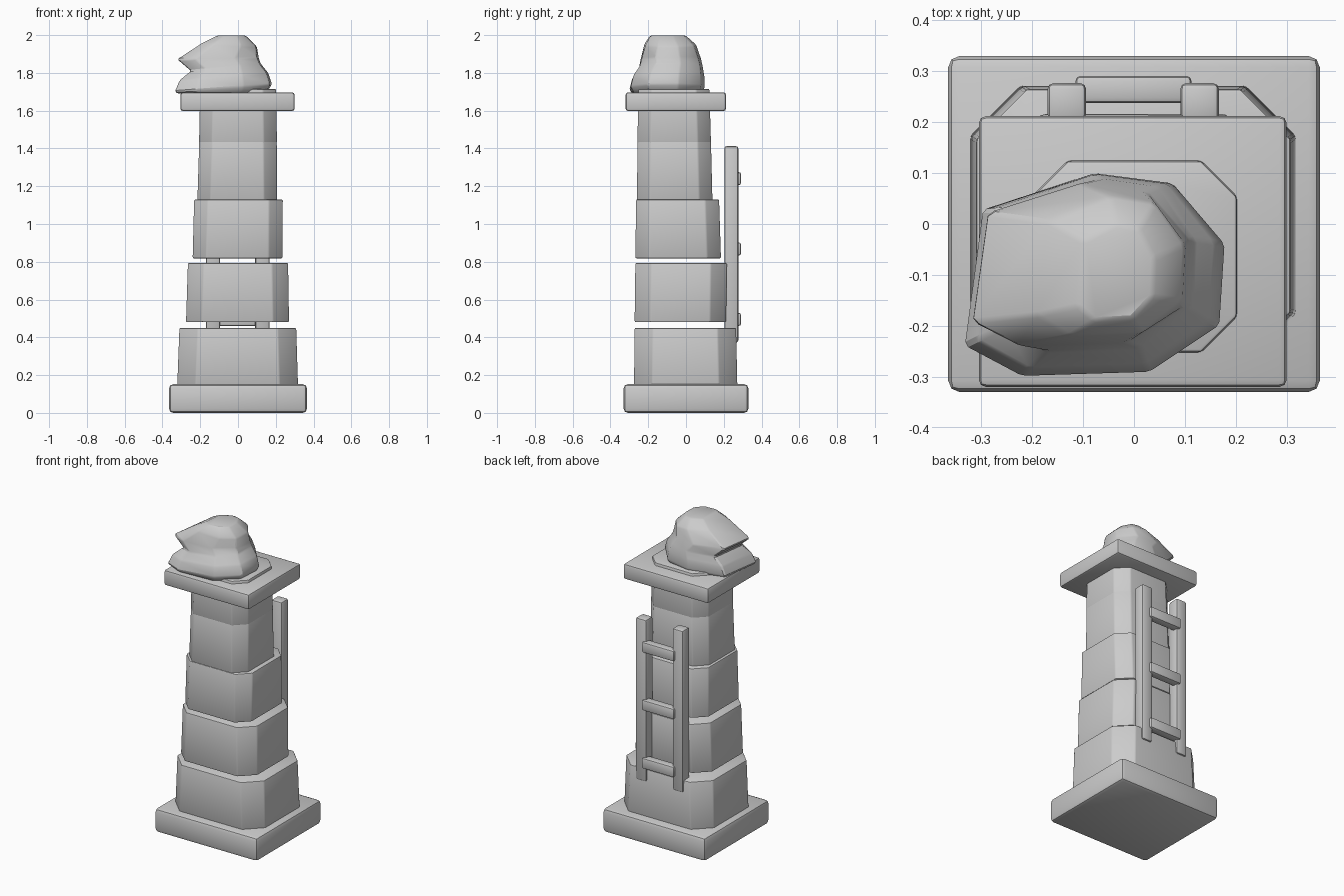
import bpy, bmesh, math

if "Cube" in bpy.data.objects:
    bpy.data.objects.remove(bpy.data.objects["Cube"])


def finish(name, rings, bevel, min_angle=20, segments=2):
    """Loft matching rings into a closed solid, soften its edges, link it."""
    bm = bmesh.new()
    loops = [[bm.verts.new(p) for p in ring] for ring in rings]
    n = len(loops[0])
    for a, b in zip(loops, loops[1:]):
        for i in range(n):
            j = (i + 1) % n
            bm.faces.new((a[i], a[j], b[j], b[i]))
    bm.faces.new(loops[0])
    bm.faces.new(loops[-1])
    bmesh.ops.recalc_face_normals(bm, faces=bm.faces)
    edges = [e for e in bm.edges if e.calc_face_angle(0) > math.radians(min_angle)]
    bmesh.ops.bevel(bm, geom=edges, offset=bevel, segments=segments,
                    profile=0.5, affect='EDGES', clamp_overlap=True)
    mesh = bpy.data.meshes.new(name)
    bm.to_mesh(mesh)
    bm.free()
    ob = bpy.data.objects.new(name, mesh)
    bpy.context.collection.objects.link(ob)
    bpy.ops.object.select_all(action='DESELECT')
    ob.select_set(True)
    bpy.context.view_layer.objects.active = ob
    bpy.ops.object.shade_smooth_by_angle(angle=math.radians(25))
    return ob


def block(name, x0, x1, y0, y1, z0, z1, bevel):
    ring = [(x0, y0), (x1, y0), (x1, y1), (x0, y1)]
    return finish(name, [[(x, y, z) for x, y in ring] for z in (z0, z1)], bevel)


def octagon(x0, x1, y0, y1, z, c):
    """Rectangle with cut corners at height z."""
    pts = [(x0 + c, y0), (x1 - c, y0), (x1, y0 + c), (x1, y1 - c),
           (x1 - c, y1), (x0 + c, y1), (x0, y1 - c), (x0, y0 + c)]
    return [(x, y, z) for x, y in pts]


# Square foot and cap
block("base_slab", -0.365, 0.365, -0.33, 0.33, 0, 0.152, 0.022)
block("cap_slab", -0.305, 0.30, -0.32, 0.212, 1.598, 1.697, 0.014)

# Tapering octagonal stones: bottom extents, top extents, corner cut
stones = [
    ((-0.322, 0.318, -0.275, 0.272, 0.13), (-0.31, 0.308, -0.272, 0.265, 0.45), 0.098),
    ((-0.275, 0.27, -0.272, 0.212, 0.48), (-0.265, 0.265, -0.268, 0.216, 0.794), 0.085),
    ((-0.24, 0.235, -0.268, 0.185, 0.818), (-0.232, 0.237, -0.264, 0.175, 1.13), 0.073),
    ((-0.215, 0.207, -0.26, 0.14, 1.12), (-0.205, 0.205, -0.256, 0.132, 1.44), 0.07),
    ((-0.206, 0.206, -0.257, 0.132, 1.43), (-0.2, 0.202, -0.252, 0.124, 1.715), 0.07),
]
for i, (low, high, cut) in enumerate(stones, 1):
    finish(f"pillar_stone_{i}", [octagon(*low, cut), octagon(*high, cut)], 0.007)

# Ladder on the back
for side, x in (("left", -0.17), ("right", 0.091)):
    block(f"ladder_rail_{side}", x, x + 0.076, 0.203, 0.277, 0.372, 1.412, 0.012)
for i, z in enumerate((0.495, 0.868, 1.24), 1):
    block(f"ladder_rung_{i}", -0.115, 0.113, 0.238, 0.291, z - 0.034, z + 0.034, 0.01)

# Boulder: one faceted outline fitted to stacked boxes (x0, x1, y0, y1, z left, z right)
outline = [(0, .15), (.07, .82), (.5, 1), (.8, .95), (1, .65), (.98, .25), (.71, .02), (.22, 0)]
layers = [
    (-0.32, 0.15, -0.28, 0.08, 1.69, 1.69),
    (-0.335, 0.18, -0.30, 0.10, 1.70, 1.74),
    (-0.31, 0.16, -0.285, 0.098, 1.76, 1.80),
    (-0.25, 0.12, -0.25, 0.09, 1.81, 1.85),
    (-0.322, 0.11, -0.24, 0.08, 1.872, 1.88),
    (-0.19, 0.10, -0.22, 0.055, 1.958, 1.94),
    (-0.11, 0.04, -0.19, 0.0, 1.998, 1.998),
]
rings = [[(x0 + u * (x1 - x0), y0 + v * (y1 - y0), zl + u * (zr - zl)) for u, v in outline]
         for x0, x1, y0, y1, zl, zr in layers]
finish("boulder", rings, 0.007, min_angle=12, segments=1)
